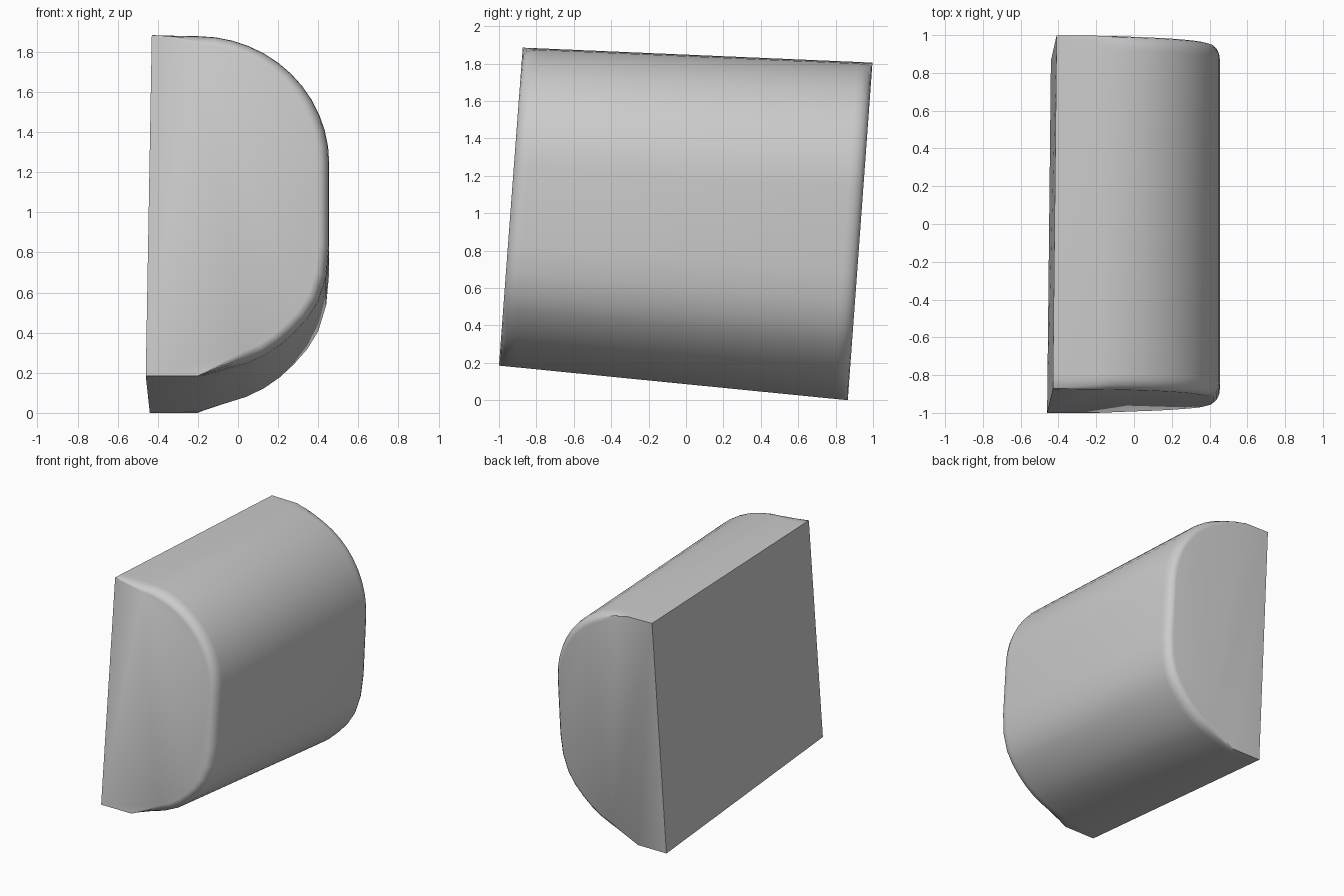
import bpy, bmesh, math

if "Cube" in bpy.data.objects:
    bpy.data.objects.remove(bpy.data.objects["Cube"])

def lerp(a, b, t):
    return a + (b - a) * t

# Slightly skewed block corners: (y, z, x of flat side)
FRONT_LOW, FRONT_TOP = (-1.0, 0.185, -0.46), (-0.873, 1.885, -0.43)
BACK_LOW, BACK_TOP = (0.865, 0.0, -0.44), (0.997, 1.805, -0.41)
DEPTH, INSET = 0.042, 0.055
HEIGHT = 1.76

# Lower curve of the D profile: x, height fraction
LOWER = [(0.455, 0.385), (0.44, 0.295), (0.40, 0.222), (0.345, 0.172),
         (0.28, 0.131), (0.21, 0.095), (0.13, 0.064), (0.04, 0.040), (-0.2, 0.0)]

def profile(inset, front):
    """D profile from the top of the curve round to the bottom."""
    pts = []
    n = 12
    for i in range(n + 1):
        a = math.pi / 2 * (1 - i / n)
        f = 1 if i > 2 else ((0.8, 0.9, 1)[i] if front else i / 3)
        r = 0.655 - inset * f
        pts.append((-0.2 + r * math.cos(a), 0.626 + r * math.sin(a) / HEIGHT))
    for i, (x, t) in enumerate(LOWER):
        # pull inward towards the profile centre, none at the lower corner
        dx, dz = x + 0.2, (t - 0.4) * HEIGHT
        d = math.hypot(dx, dz)
        f = inset * (1 if i < len(LOWER) - 1 else 0)
        pts.append((x - dx / d * f, t - dz / d * f / HEIGHT))
    return pts

def place(x, t, s):
    low = [lerp(a, b, s) for a, b in zip(FRONT_LOW, BACK_LOW)]
    top = [lerp(a, b, s) for a, b in zip(FRONT_TOP, BACK_TOP)]
    y, z, flat = [lerp(a, b, t) for a, b in zip(low, top)]
    return (flat if x is None else x, y, z)

# Sections along the length, with rounded rims at both ends
rim = [(DEPTH * (1 - math.cos(k * math.pi / 8)), INSET * (1 - math.sin(k * math.pi / 8)))
       for k in range(5)]
sections = [(s, i, True) for s, i in rim] + [(1 - s, i, False) for s, i in reversed(rim)]

bm = bmesh.new()
rings = []
for s, inset, front in sections:
    pts = [(None, 1)] + profile(inset, front) + [(None, 0)]
    rings.append([bm.verts.new(place(x, t, s)) for x, t in pts])
for a, b in zip(rings, rings[1:]):
    for i in range(len(a)):
        j = (i + 1) % len(a)
        bm.faces.new((a[i], a[j], b[j], b[i]))
bm.faces.new(rings[0])
bm.faces.new(rings[-1][::-1])
bmesh.ops.remove_doubles(bm, verts=bm.verts, dist=0.0005)
bmesh.ops.recalc_face_normals(bm, faces=bm.faces)

# Tilted block with one flat side and one rounded side
mesh = bpy.data.meshes.new("rounded_block")
bm.to_mesh(mesh)
bm.free()
block = bpy.data.objects.new("rounded_block", mesh)
bpy.context.collection.objects.link(block)
bpy.context.view_layer.objects.active = block
block.select_set(True)
bpy.ops.object.shade_smooth_by_angle(angle=math.radians(30))
